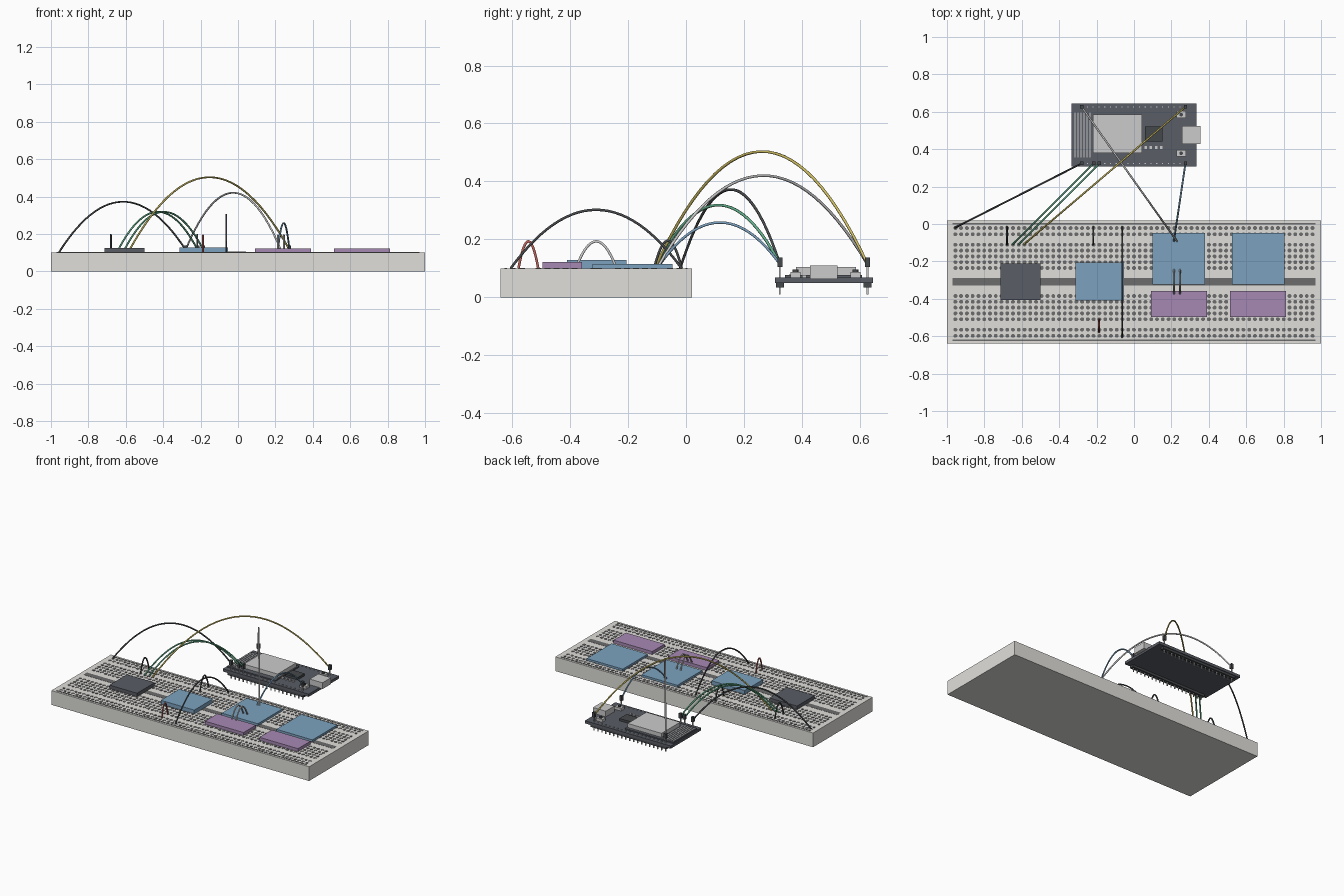
import bpy, bmesh
from math import pi
from mathutils import Matrix, Vector

if "Cube" in bpy.data.objects:
    bpy.data.objects.remove(bpy.data.objects["Cube"])

def mat(name, c):
    m = bpy.data.materials.new(name)
    m.diffuse_color = (*c, 1)
    m.use_nodes = True
    m.node_tree.nodes["Principled BSDF"].inputs["Base Color"].default_value = m.diffuse_color
    return m

DARK = mat("dark", (0.06, 0.065, 0.07))
HOLE = mat("hole_grey", (0.15, 0.15, 0.15))
BOARD = mat("board_white", (0.75, 0.74, 0.71))
PCB = mat("pcb_black", (0.1, 0.11, 0.13))
METAL = mat("metal", (0.6, 0.61, 0.63))
BLUE = mat("blue", (0.2, 0.36, 0.52))
PURPLE = mat("purple", (0.38, 0.25, 0.45))
YELLOW = mat("yellow", (0.6, 0.5, 0.12))
GREEN = mat("green", (0.12, 0.42, 0.25))
RED = mat("red", (0.5, 0.12, 0.1))

def finish(name, bm, m):
    me = bpy.data.meshes.new(name)
    bm.to_mesh(me)
    bm.free()
    ob = bpy.data.objects.new(name, me)
    bpy.context.collection.objects.link(ob)
    if m:
        me.materials.append(m)
    return ob

def boxes(name, items, m=None):
    """Each item is (x0, x1, y0, y1, z0, z1)."""
    bm = bmesh.new()
    for x0, x1, y0, y1, z0, z1 in items:
        mx = Matrix.Translation(((x0+x1)/2, (y0+y1)/2, (z0+z1)/2)) @ Matrix.Diagonal((x1-x0, y1-y0, z1-z0, 1))
        bmesh.ops.create_cube(bm, size=1, matrix=mx)
    return finish(name, bm, m)

def cylinders(name, pts, r, z0, z1, sides, m=None):
    bm = bmesh.new()
    for x, y in pts:
        bmesh.ops.create_cone(bm, cap_ends=True, segments=sides, radius1=r, radius2=r, depth=z1-z0,
                              matrix=Matrix.Translation((x, y, (z0+z1)/2)) @ Matrix.Rotation(pi/sides, 4, 'Z'))
    return finish(name, bm, m)

def wire(name, a, b, apex, m):
    """Parabolic jumper wire between two points."""
    a, b = Vector(a), Vector(b)
    h = apex - (a.z + b.z) / 2
    n = 28
    cu = bpy.data.curves.new(name, 'CURVE')
    cu.dimensions = '3D'
    cu.bevel_depth = 0.005
    cu.bevel_resolution = 1
    cu.use_fill_caps = True
    sp = cu.splines.new('POLY')
    sp.points.add(n)
    for i, p in enumerate(sp.points):
        t = i / n
        v = a.lerp(b, t)
        p.co = (v.x, v.y, v.z + 4*h*t*(1-t), 1)
    ob = bpy.data.objects.new(name, cu)
    bpy.context.collection.objects.link(ob)
    cu.materials.append(m)

# Breadboard
MID = -0.31
boxes("breadboard", [(-1, 1, -0.64, 0.02, 0, 0.1)], BOARD)
boxes("centre_groove", [(-0.97, 0.97, MID-0.02, MID+0.02, 0.09, 0.101)], HOLE)
boxes("rail_lines", [(-0.97, 0.97, MID+s*0.312-0.004, MID+s*0.312+0.004, 0.095, 0.102) for s in (-1, 1)], HOLE)
rows = [0.075 + 0.031*i for i in range(5)] + [0.255, 0.288]
holes = [(-0.955 + 0.0308*c, MID + s*r) for c in range(63) for r in rows for s in (-1, 1)]
cylinders("breadboard_holes", holes, 0.011, 0.096, 0.102, 8, HOLE)

# Modules plugged in the breadboard
boxes("dark_module", [(-0.715, -0.5, -0.405, -0.21, 0.1, 0.125)], PCB)
boxes("small_blue_module", [(-0.312, -0.053, -0.41, -0.205, 0.1, 0.128)], BLUE)
boxes("large_blue_modules", [(x, x+0.28, -0.323, -0.047, 0.1, 0.115) for x in (0.1, 0.524)], BLUE)
boxes("purple_modules", [(x, x+0.299, -0.496, -0.359, 0.1, 0.122) for x in (0.091, 0.514)], PURPLE)

# Controller board with radio module, chip, connector and buttons
boxes("controller_board", [(-0.333, 0.333, 0.308, 0.645, 0.05, 0.069)], PCB)
boxes("radio_board", [(-0.325, 0.05, 0.342, 0.607, 0.069, 0.077)], PCB)
boxes("radio_shield", [(-0.22, 0.042, 0.379, 0.586, 0.077, 0.105)], METAL)
boxes("antenna_traces", [(x-0.003, x+0.003, 0.355, 0.595, 0.077, 0.079)
                         for x in [-0.315 + 0.016*i for i in range(6)]], METAL)
boxes("controller_chip", [(0.06, 0.153, 0.441, 0.52, 0.069, 0.085)], DARK)
boxes("resistors", [(x, x+0.014, 0.4, 0.416, 0.069, 0.077) for x in (0.055, 0.083, 0.111, 0.139)], METAL)
boxes("usb_socket", [(0.257, 0.356, 0.428, 0.523, 0.064, 0.109)], METAL)
boxes("buttons", [(0.227, 0.277, y-0.018, y+0.018, 0.069, 0.088) for y in (0.378, 0.585)], METAL)
cylinders("button_caps", [(0.252, 0.378), (0.252, 0.585)], 0.01, 0.088, 0.096, 12, DARK)

# Pin headers
ROWS = (0.324, 0.626)
boxes("pin_headers", [(-0.297, 0.293, y-0.014, y+0.014, 0.034, 0.05) for y in ROWS], DARK)
pins = [(-0.28 + 0.0309*i, y) for i in range(19) for y in ROWS]
boxes("header_pins", [(x-0.003, x+0.003, y-0.003, y+0.003, 0.01, 0.074) for x, y in pins], METAL)

# Jumper plugs on the controller
plugs = [(-0.28, ROWS[0]), (-0.216, ROWS[0]), (-0.185, ROWS[0]), (0.275, ROWS[0]), (-0.28, ROWS[1]), (0.275, ROWS[1])]
boxes("jumper_plugs", [(x-0.009, x+0.009, y-0.009, y+0.009, 0.104, 0.138) for x, y in plugs], DARK)
boxes("plug_pins", [(x-0.003, x+0.003, y-0.003, y+0.003, 0.069, 0.104) for x, y in plugs], METAL)

# Long wires from controller to breadboard
ends = [(-0.958, -0.02, 0.372, DARK), (-0.648, -0.108, 0.318, GREEN), (-0.615, -0.108, 0.318, GREEN),
        (0.212, -0.1, 0.258, BLUE), (0.235, -0.1, 0.42, METAL), (-0.588, -0.108, 0.503, YELLOW)]
for i, ((px, py), (ex, ey, top, m)) in enumerate(zip(plugs, ends)):
    wire(f"long_wire_{i+1}", (px, py, 0.115), (ex, ey, 0.1), top, m)

# Short jumpers on the breadboard
short = [(-0.68, -0.11, -0.015, 0.195, DARK), (-0.218, -0.11, -0.015, 0.195, DARK),
         (-0.187, -0.578, -0.51, 0.193, RED), (-0.063, -0.605, -0.015, 0.302, DARK),
         (0.214, -0.38, -0.24, 0.193, METAL), (0.245, -0.38, -0.24, 0.193, METAL)]
for i, (x, y0, y1, top, m) in enumerate(short):
    wire(f"short_wire_{i+1}", (x, y0, 0.1), (x, y1, 0.1), top, m)
